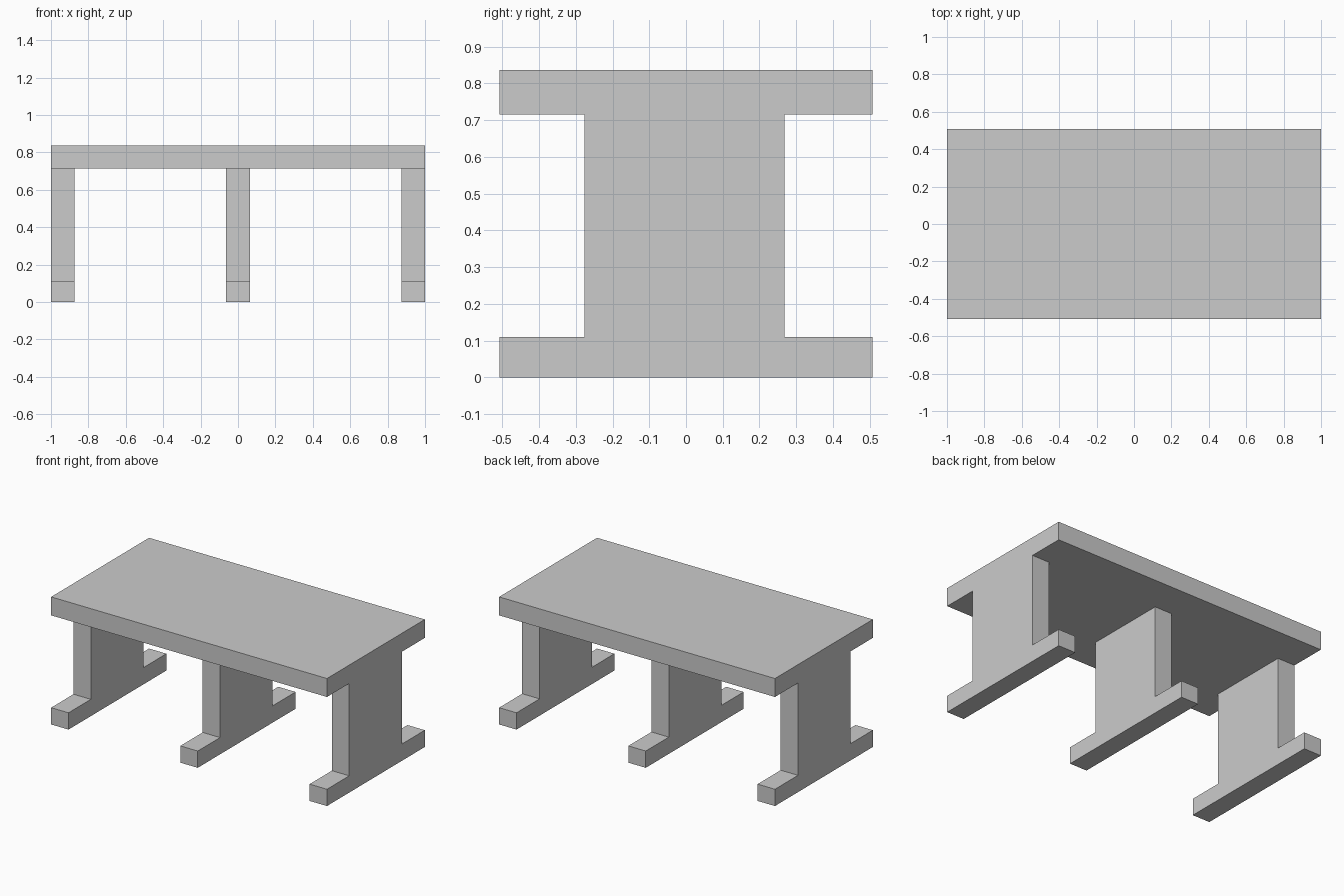
import bpy
import bmesh

if "Cube" in bpy.data.objects:
    bpy.data.objects.remove(bpy.data.objects["Cube"])

HALF_Y = 0.507
FOOT_Z, UNDER_Z, TOP_Z = 0.11, 0.715, 0.836
PANEL_Y0, PANEL_Y1 = -0.276, 0.268


def extrude_profile(name, profile, x0, x1):
    """Extrude a closed (y, z) profile along x from x0 to x1."""
    bm = bmesh.new()
    face = bm.faces.new([bm.verts.new((x0, y, z)) for y, z in profile])
    result = bmesh.ops.extrude_face_region(bm, geom=[face], use_keep_orig=True)
    moved = [v for v in result["geom"] if isinstance(v, bmesh.types.BMVert)]
    bmesh.ops.translate(bm, verts=moved, vec=(x1 - x0, 0, 0))
    bmesh.ops.recalc_face_normals(bm, faces=bm.faces)
    mesh = bpy.data.meshes.new(name)
    bm.to_mesh(mesh)
    bm.free()
    obj = bpy.data.objects.new(name, mesh)
    bpy.context.collection.objects.link(obj)
    return obj


# Table top slab
extrude_profile("table_top", [(-HALF_Y, UNDER_Z), (HALF_Y, UNDER_Z),
                              (HALF_Y, TOP_Z), (-HALF_Y, TOP_Z)], -1, 1)

# Three supports: wide foot with an upright panel, inverted T profile
support = [(-HALF_Y, 0), (HALF_Y, 0), (HALF_Y, FOOT_Z), (PANEL_Y1, FOOT_Z),
           (PANEL_Y1, UNDER_Z), (PANEL_Y0, UNDER_Z), (PANEL_Y0, FOOT_Z),
           (-HALF_Y, FOOT_Z)]
for name, x0, x1 in (("left_support", -1, -0.874),
                     ("middle_support", -0.063, 0.063),
                     ("right_support", 0.874, 1)):
    extrude_profile(name, support, x0, x1)
